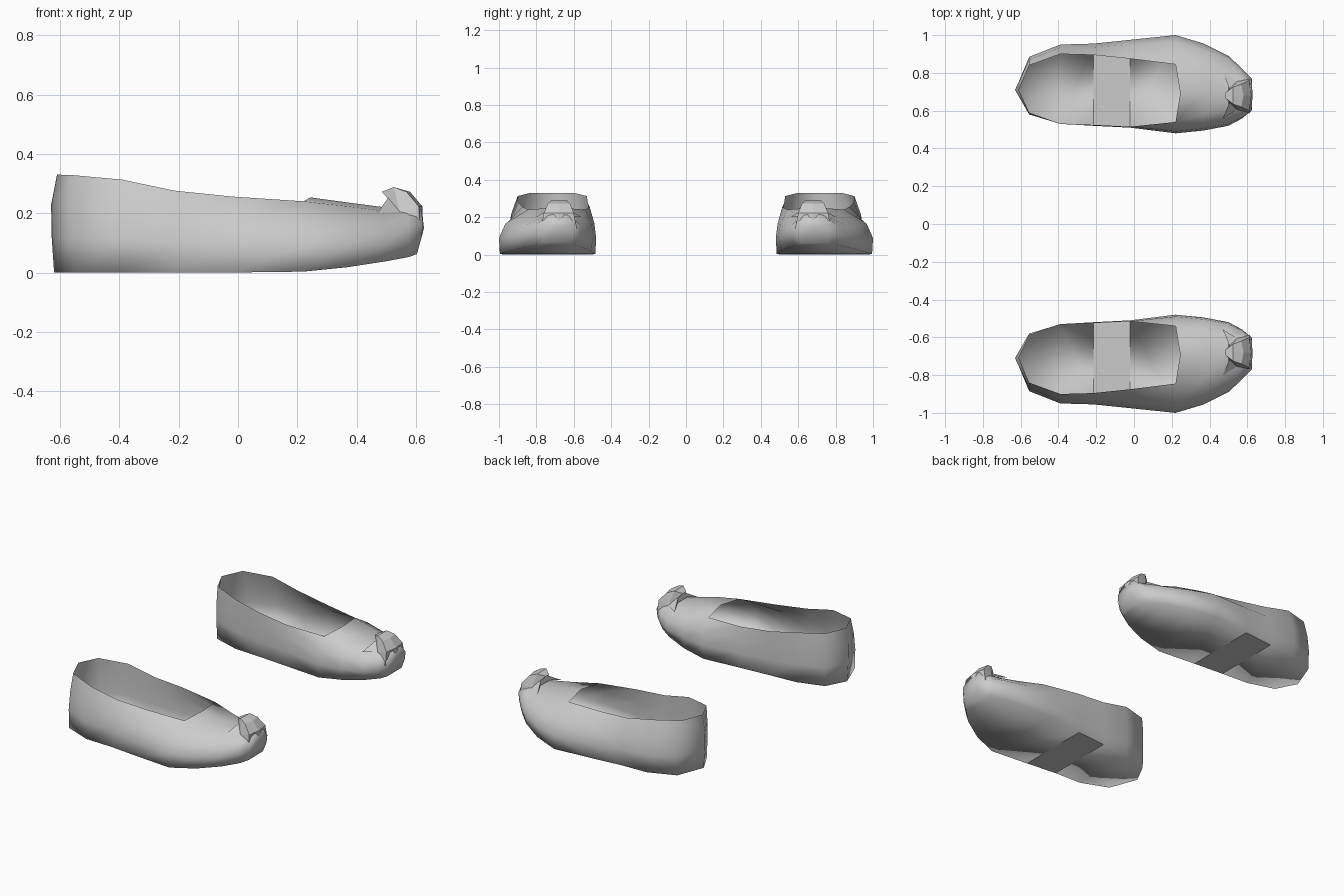
import bpy, bmesh

if "Cube" in bpy.data.objects:
    bpy.data.objects.remove(bpy.data.objects["Cube"])

grey = bpy.data.materials.new("soft_grey")
grey.diffuse_color = (0.6, 0.6, 0.6, 1)
grey.use_nodes = True
grey.node_tree.nodes["Principled BSDF"].inputs["Base Color"].default_value = grey.diffuse_color


def finish(name, bm):
    """Make an object and mirror it to the second shoe."""
    bmesh.ops.remove_doubles(bm, verts=bm.verts, dist=0.0005)
    bmesh.ops.recalc_face_normals(bm, faces=bm.faces)
    me = bpy.data.meshes.new(name)
    bm.to_mesh(me)
    bm.free()
    me.materials.append(grey)
    ob = bpy.data.objects.new(name, me)
    bpy.context.collection.objects.link(ob)
    m = ob.modifiers.new("second_shoe", 'MIRROR')
    m.use_axis = (False, True, False)
    m.use_mirror_merge = False
    return ob


# Shoe stations: x, bottom z, rim z, inner side y (bottom to rim), outer side y
stations = [
    (-0.625, 0.0, 0.33, (.71, .71, .71, .71), (.71, .71, .71, .71)),
    (-0.555, 0.0, 0.328, (.585, .58, .58, .59), (.88, .885, .87, .84)),
    (-0.39, 0.0, 0.313, (.535, .53, .53, .53), (.945, .95, .935, .90)),
    (-0.215, 0.0, 0.276, (.525, .52, .52, .525), (.95, .955, .935, .895)),
    (-0.02, 0.0, 0.256, (.51, .51, .51, .515), (.97, .975, .95, .875)),
    (0.22, 0.003, 0.24, (.485, .48, .49, .54), (.995, 1.0, .965, .845)),
    (0.37, 0.018, 0.223, (.51, .495, .505, .58), (.945, .955, .92, .82)),
    (0.50, 0.038, 0.206, (.55, .52, .53, .60), (.87, .89, .87, .77)),
    (0.575, 0.052, 0.203, (.59, .56, .565, .61), (.80, .82, .81, .75)),
    (0.615, 0.062, 0.21, (.615, .60, .60, .63), (.76, .77, .77, .735)),
]
OPEN_END = 5      # station where the foot opening stops
STRIP = 3         # station where the flat sole strip starts
heel_dx = (.005, -.003, -.005, .015)
toe_dx = (-.012, .003, .009, .003)

# Shoe body: section runs from inner rim, under the sole, to outer rim
bm = bmesh.new()
rows, crowns = [], []
for k, (x, zb, zt, inner, outer) in enumerate(stations):
    dx = heel_dx if k == 0 else toe_dx if k == len(stations) - 1 else (0,) * 4
    zs = [zb + (zt - zb) * f for f in (0, .36, .69, 1)]
    left = [bm.verts.new((x + dx[i], inner[i], zs[i])) for i in (3, 2, 1, 0)]
    right = [bm.verts.new((x + dx[i], outer[i], zs[i])) for i in range(4)]
    rows.append(left + right)
    lift = 0.013 if k < 8 else 0.01
    cx = x + (0.025 if k == OPEN_END else dx[3])
    crowns.append(bm.verts.new((cx, (inner[3] + outer[3]) / 2, zt + lift))
                  if k >= OPEN_END else None)

for k in range(len(rows) - 1):
    a, b = rows[k], rows[k + 1]
    for i in range(7):
        f = bm.faces.new((a[i], a[i + 1], b[i + 1], b[i]))
        f.smooth = not (k == STRIP and i == 3)
    if k >= OPEN_END:                       # vamp over the toes
        for e in (0, 7):
            f = bm.faces.new((a[e], crowns[k], crowns[k + 1], b[e]))
            f.smooth = True

# Rounded toe cap
tip = bm.verts.new((0.627, 0.685, 0.15))
ring = rows[-1] + [crowns[-1]]
for p, q in zip(ring, ring[1:] + ring[:1]):
    bm.faces.new((p, q, tip)).smooth = True
finish("shoe_body", bm)

# Curled toe tab: x, z, half width, following the curl from toe tip to hook
bm = bmesh.new()
CY = 0.68
curl = [(0.624, 0.14, .095), (0.622, 0.222, .08), (0.58, 0.272, .06),
        (0.525, 0.288, .045), (0.485, 0.272, .015), (0.508, 0.255, .03),
        (0.50, 0.222, .05)]
tab = [[bm.verts.new((x - (0.012 if s and k < 3 else 0), CY + s * w, z))
        for s in (-1, 0, 1)] for k, (x, z, w) in enumerate(curl)]
for a, b in zip(tab, tab[1:]):
    for i in range(2):
        bm.faces.new((a[i], a[i + 1], b[i + 1], b[i]))
for s, e in ((-1, 0), (1, 2)):
    # Tab sides close onto the shoe
    hub = bm.verts.new((0.545, CY + s * 0.075, 0.205))
    for a, b in zip(tab, tab[1:]):
        bm.faces.new((a[e], b[e], hub))
    # Pointed flare beside the hook
    flare = bm.verts.new((0.47, CY + s * 0.122, 0.2))
    bm.faces.new((tab[5][e], tab[6][e], flare))
    bm.faces.new((tab[5][e], hub, flare))
finish("curled_toe_tab", bm)
